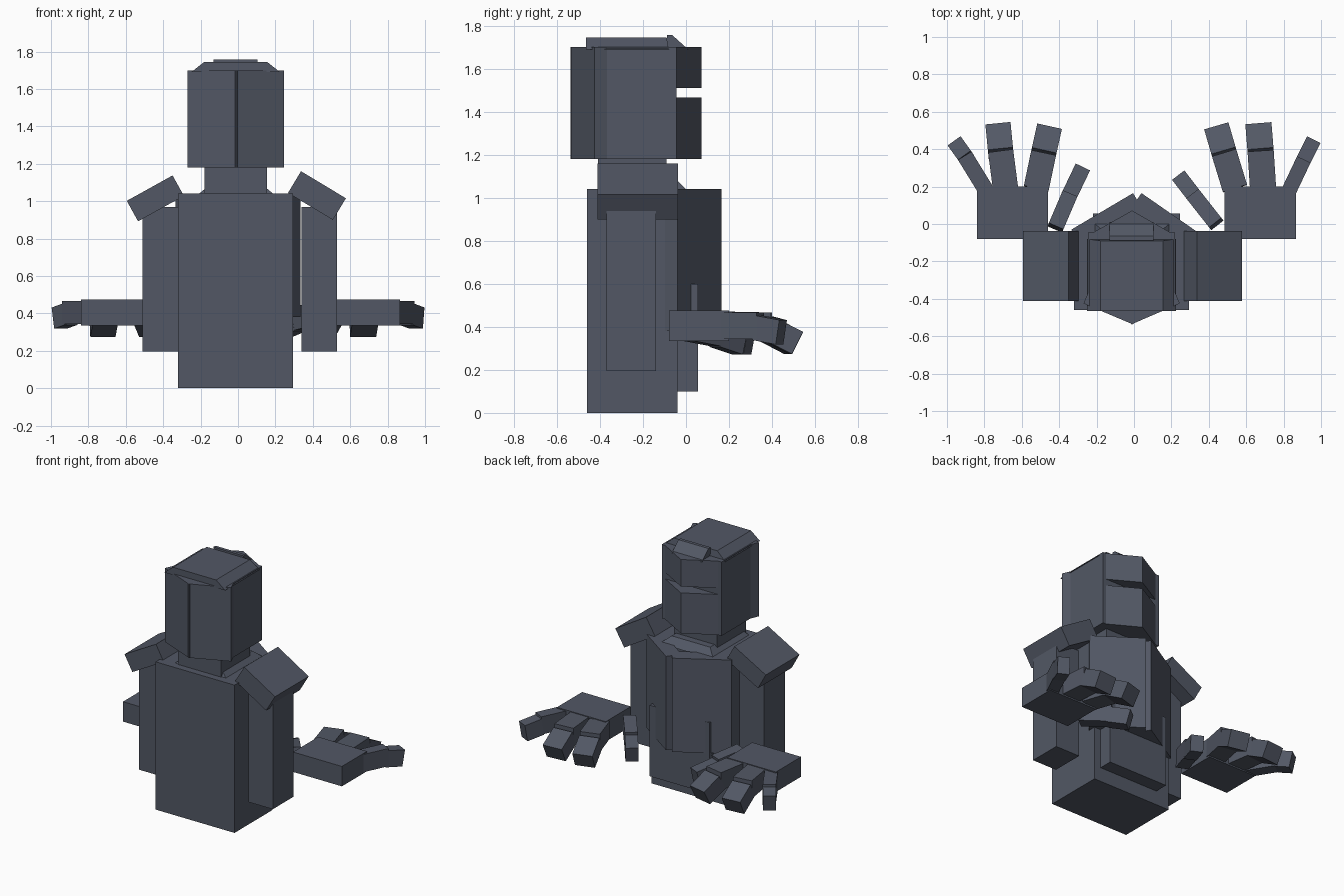
import bpy, bmesh, math
from mathutils import Vector, Matrix

if "Cube" in bpy.data.objects:
    bpy.data.objects.remove(bpy.data.objects["Cube"])

slate = bpy.data.materials.new("dark slate")
slate.diffuse_color = (0.085, 0.097, 0.13, 1)
slate.use_nodes = True
slate.node_tree.nodes["Principled BSDF"].inputs["Base Color"].default_value = slate.diffuse_color


def make(name, bm):
    bmesh.ops.recalc_face_normals(bm, faces=bm.faces)
    me = bpy.data.meshes.new(name)
    bm.to_mesh(me)
    bm.free()
    me.materials.append(slate)
    ob = bpy.data.objects.new(name, me)
    bpy.context.collection.objects.link(ob)
    return ob


def box_at(name, center, size, rot=Matrix()):
    bm = bmesh.new()
    m = Matrix.Translation(center) @ rot @ Matrix.Diagonal((*size, 1))
    bmesh.ops.create_cube(bm, size=1, matrix=m)
    return make(name, bm)


def box(name, x, y, z):
    c = [(a + b) / 2 for a, b in (x, y, z)]
    return box_at(name, c, [b - a for a, b in (x, y, z)])


def plate(name, a, b, thick, z):
    """Upright slab; a-b is the outer edge seen from above, body lies left of it."""
    a, b = Vector(a), Vector(b)
    d = b - a
    n = Vector((-d.y, d.x)).normalized()
    c = (a + b) / 2 + n * thick / 2
    return box_at(name, (c.x, c.y, sum(z) / 2), (d.length, thick, z[1] - z[0]),
                  Matrix.Rotation(math.atan2(d.y, d.x), 4, 'Z'))


def segment(name, a, b, width, thick):
    """Finger bone between two 3D points."""
    a, b = Vector(a), Vector(b)
    d = b - a
    return box_at(name, (a + b) / 2, (width, d.length, thick),
                  d.to_track_quat('Y', 'Z').to_matrix().to_4x4())


def tapered(name, x, y, z, xt, yt):
    """Box whose top has its own x and y range."""
    bm = bmesh.new()
    bmesh.ops.create_cube(bm, size=1)
    for v in bm.verts:
        xr, yr = (xt, yt) if v.co.z > 0 else (x, y)
        v.co = (xr[v.co.x > 0], yr[v.co.y > 0], z[v.co.z > 0])
    return make(name, bm)


# Torso, belly and V-shaped chest
box("torso", (-0.32, 0.295), (-0.46, -0.04), (0, 1.04))
box("belly", (-0.22, 0.245), (-0.1, 0.055), (0.1, 0.6))
plate("chest_plate_left", (-0.005, 0.165), (-0.335, -0.03), 0.105, (0.38, 1.04))
plate("chest_plate_right", (0.335, -0.04), (0.04, 0.165), 0.105, (0.38, 1.04))

# Neck and collar
box("neck", (-0.18, 0.155), (-0.41, -0.09), (0.95, 1.2))
tapered("collar", (-0.22, 0.2), (-0.41, 0.01), (1.03, 1.08), (-0.16, 0.14), (-0.38, -0.04))

# Head core, faceted back, split face plates
box("head", (-0.245, 0.22), (-0.42, -0.045), (1.18, 1.70))
plate("head_back_left", (-0.27, -0.425), (-0.005, -0.537), 0.07, (1.18, 1.70))
plate("head_back_right", (-0.015, -0.537), (0.245, -0.425), 0.07, (1.18, 1.70))
for part, z in (("lower", (1.18, 1.465)), ("upper", (1.51, 1.70))):
    plate("face_left_" + part, (-0.01, 0.072), (-0.245, -0.06), 0.1, z)
    plate("face_right_" + part, (0.22, -0.06), (-0.01, 0.072), 0.1, z)
tapered("head_top", (-0.25, 0.225), (-0.465, -0.08), (1.69, 1.745),
        (-0.18, 0.155), (-0.465, -0.09))
tapered("brow_wedge", (-0.13, 0.105), (-0.09, 0.01), (1.69, 1.757),
        (-0.13, 0.105), (-0.088, -0.065))

# Shoulder pads and arms
box_at("shoulder_pad_left", (-0.442, -0.225, 1.015), (0.28, 0.375, 0.125),
       Matrix.Rotation(math.radians(-29), 4, 'Y'))
box_at("shoulder_pad_right", (0.422, -0.225, 1.03), (0.28, 0.375, 0.135),
       Matrix.Rotation(math.radians(31), 4, 'Y'))
box("arm_left", (-0.51, -0.3), (-0.37, -0.14), (0.195, 0.97))
box("arm_right", (0.34, 0.53), (-0.37, -0.14), (0.195, 0.97))

# Floating hands
box("palm_left", (-0.84, -0.46), (-0.08, 0.2), (0.335, 0.475))
box("palm_right", (0.485, 0.865), (-0.08, 0.2), (0.335, 0.475))

# Fingers: name, width, base, knuckle and tip seen from above
fingers = [
    ("little_left", 0.085, (-0.785, 0.17), (-0.905, 0.365), (-0.955, 0.435)),
    ("ring_left", 0.135, (-0.687, 0.19), (-0.713, 0.39), (-0.725, 0.513)),
    ("index_left", 0.135, (-0.523, 0.19), (-0.483, 0.38), (-0.457, 0.497)),
    ("thumb_left", 0.085, (-0.42, -0.02), (-0.345, 0.155), (-0.278, 0.295)),
    ("little_right", 0.08, (0.825, 0.17), (0.908, 0.345), (0.957, 0.443)),
    ("ring_right", 0.14, (0.69, 0.19), (0.677, 0.39), (0.667, 0.513)),
    ("index_right", 0.135, (0.54, 0.19), (0.482, 0.38), (0.447, 0.5)),
    ("thumb_right", 0.083, (0.44, 0.0), (0.318, 0.155), (0.245, 0.25)),
]
for name, w, base, mid, tip in fingers:
    if "thumb" in name:
        zb, zm, zt, t = 0.40, 0.37, 0.325, 0.11
    elif "little" in name:
        zb, zm, zt, t = 0.405, 0.405, 0.375, 0.115
    else:
        zb, zm, zt, t = 0.408, 0.404, 0.325, 0.115
    segment(name + "_base", (*base, zb), (*mid, zm), w, 0.125)
    # start the tip slightly inside the base so the knuckle closes
    m = Vector(mid).lerp(Vector(tip), -0.1)
    segment(name + "_tip", (*m, zm - 0.01), (*tip, zt), w, t)
